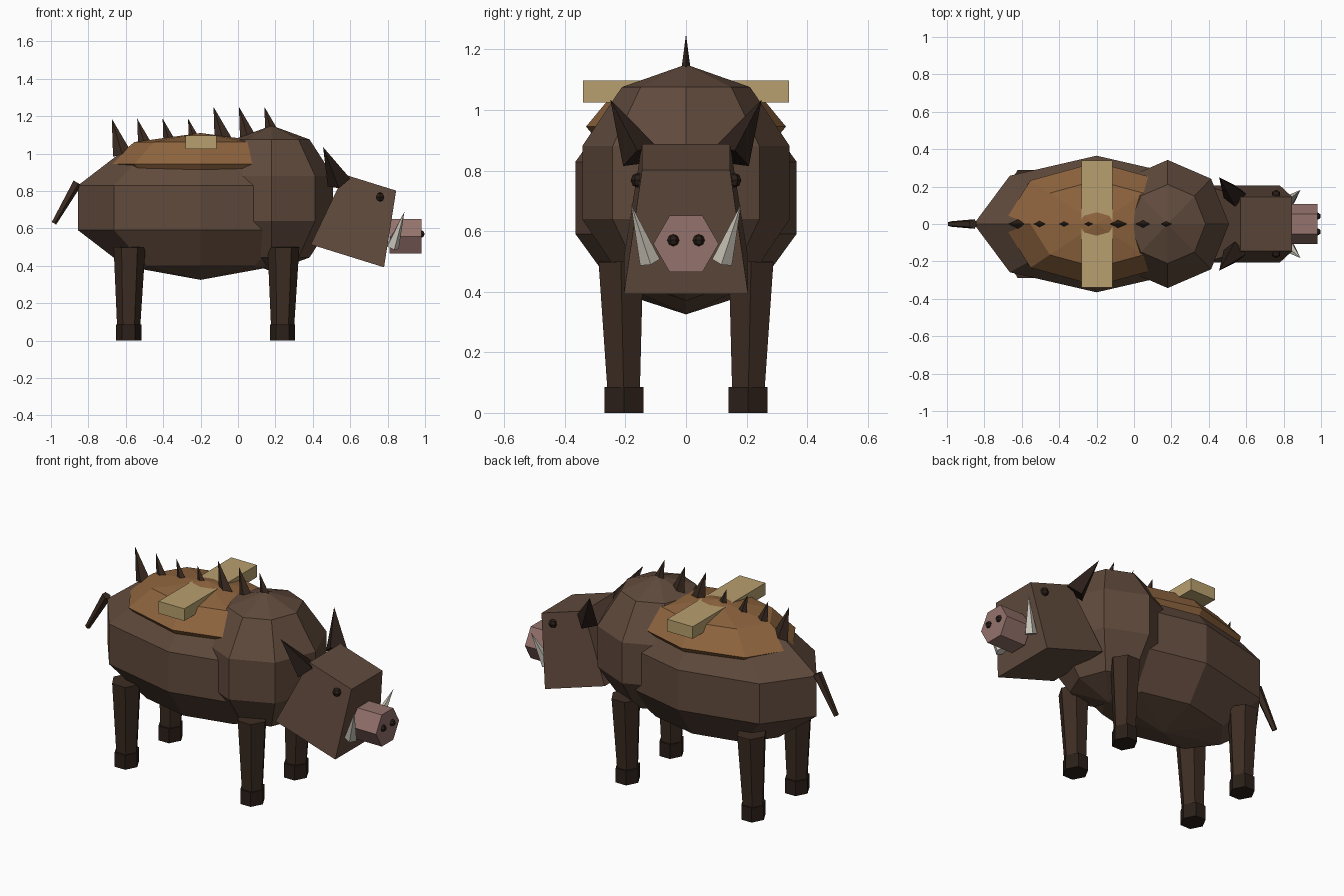
import bpy, bmesh, math
from mathutils import Vector

cube = bpy.data.objects.get("Cube")
if cube:
    bpy.data.objects.remove(cube, do_unlink=True)


def material(name, rgb):
    """Flat material from 0-255 display colour, stored as linear."""
    lin = [((c / 255 + 0.055) / 1.055) ** 2.4 for c in rgb] + [1]
    mat = bpy.data.materials.new(name)
    mat.use_nodes = True
    mat.diffuse_color = lin
    bsdf = next(n for n in mat.node_tree.nodes if n.type == "BSDF_PRINCIPLED")
    bsdf.inputs["Base Color"].default_value = lin
    bsdf.inputs["Roughness"].default_value = 0.9
    return mat


HIDE = material("brown_hide", (96, 74, 60))
DARK = material("dark_brown", (60, 44, 34))
HORN = material("blackish_brown", (43, 31, 25))
LEATHER = material("saddle_leather", (142, 100, 62))
TAN = material("tan_roll", (184, 160, 110))
PINK = material("snout_pink", (148, 114, 108))
IVORY = material("ivory", (205, 200, 188))


def finish(name, bm, mat):
    bmesh.ops.recalc_face_normals(bm, faces=bm.faces)
    mesh = bpy.data.meshes.new(name)
    bm.to_mesh(mesh)
    bm.free()
    mesh.materials.append(mat)
    obj = bpy.data.objects.new(name, mesh)
    bpy.context.collection.objects.link(obj)
    return obj


def ball(name, centre, radii, segments, rings, mat):
    bm = bmesh.new()
    bmesh.ops.create_uvsphere(bm, u_segments=segments, v_segments=rings, radius=1)
    bmesh.ops.scale(bm, vec=radii, verts=bm.verts)
    bmesh.ops.translate(bm, vec=centre, verts=bm.verts)
    return finish(name, bm, mat)


def taper(name, start, end, r0, r1, sides, mat, phase=0, flat=1):
    """Faceted tapered rod between two points; r1 = 0 gives a spike."""
    start, end = Vector(start), Vector(end)
    axis = (end - start).normalized()
    ref = Vector((0, 1, 0)) if abs(axis.x) > 0.9 else Vector((1, 0, 0))
    u = (ref - axis * ref.dot(axis)).normalized()
    v = axis.cross(u) * flat
    bm = bmesh.new()

    def ring(centre, r):
        if r == 0:
            return [bm.verts.new(centre)] * sides
        angles = [phase + math.tau * i / sides for i in range(sides)]
        return [bm.verts.new(centre + (u * math.cos(a) + v * math.sin(a)) * r)
                for a in angles]

    a, b = ring(start, r0), ring(end, r1)
    for i in range(sides):
        j = (i + 1) % sides
        bm.faces.new([a[i], a[j], b[i]] if r1 == 0 else [a[i], a[j], b[j], b[i]])
    bm.faces.new(a)
    if r1:
        bm.faces.new(b)
    return finish(name, bm, mat)


# Barrel body and raised shoulder
ball("body", (-0.2, 0, 0.71), (0.69, 0.384, 0.385), 8, 5, HIDE)
ball("shoulder", (0.18, 0, 0.76), (0.345, 0.36, 0.39), 8, 5, HIDE)

# Wedge head, narrower at the brow, and hexagonal snout
root2 = math.sqrt(2)
taper("head", (0.585, 0, 0.453), (0.707, 0, 0.845),
      0.205 * root2, 0.145 * root2, 4, HIDE, math.pi / 4)
taper("snout", (0.81, 0, 0.558), (0.98, 0, 0.558), 0.108, 0.108, 6, PINK)

# Saddle pad with a bedroll across it
ball("saddle_pad", (-0.2, 0, 0.945), (0.5, 0.33, 0.165), 8, 4, LEATHER)
bm = bmesh.new()
bmesh.ops.create_cube(bm, size=1)
bmesh.ops.scale(bm, vec=(0.168, 0.68, 0.072), verts=bm.verts)
bmesh.ops.translate(bm, vec=(-0.198, 0, 1.061), verts=bm.verts)
finish("bedroll", bm, TAN)

# Ridge of bristles, taller over the shoulder
for i in range(7):
    x = -0.62 + i * 0.136
    tip = 1.187 if i < 4 else 1.25
    taper(f"bristle_{i + 1}", (x, 0, tip - 0.19), (x - 0.055, 0, tip),
          0.05, 0, 4, DARK, 0, 0.5)

# Tail
taper("tail", (-0.86, 0, 0.845), (-0.985, 0, 0.628), 0.027, 0.015, 5, DARK)

# Paired parts on both flanks
for side, s in (("near", -1), ("far", 1)):
    for end, x in (("hind", -0.585), ("fore", 0.238)):
        taper(f"{end}_leg_{side}", (x, s * 0.205, 0.04), (x + 0.005, s * 0.215, 0.5),
              0.06, 0.085, 6, DARK)
        taper(f"{end}_hoof_{side}", (x, s * 0.205, 0), (x, s * 0.205, 0.085),
              0.068, 0.068, 6, HORN, 0, 1.1)
    taper(f"ear_{side}", (0.54, s * 0.15, 0.845), (0.455, s * 0.25, 1.035),
          0.065, 0, 4, HORN)
    taper(f"tusk_{side}", (0.825, s * 0.12, 0.5), (0.89, s * 0.182, 0.69),
          0.036, 0, 5, IVORY)
    ball(f"eye_{side}", (0.76, s * 0.158, 0.768), (0.025, 0.025, 0.025), 6, 4, HORN)
    ball(f"nostril_{side}", (0.98, s * 0.042, 0.57), (0.02, 0.02, 0.02), 6, 4, HORN)
